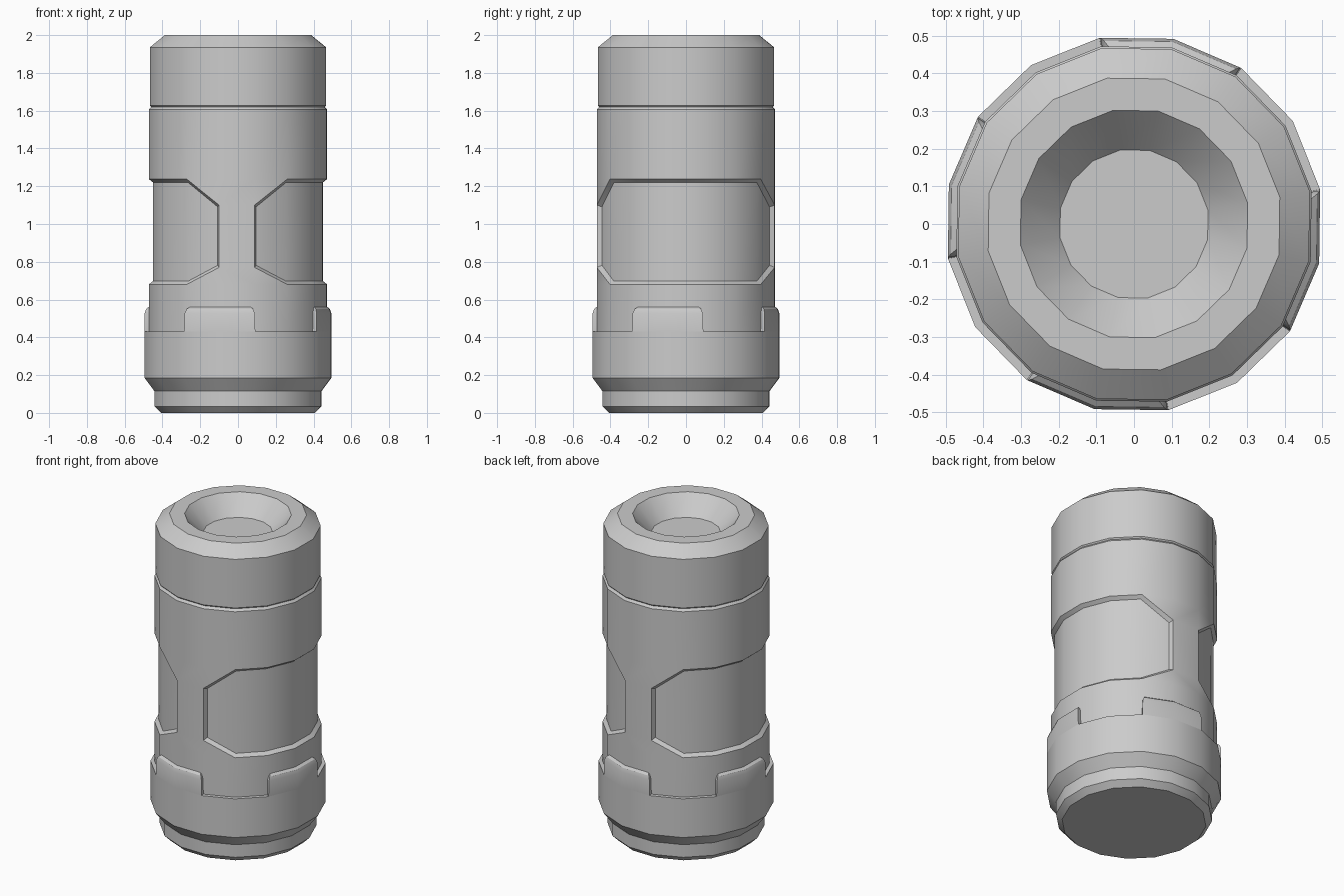
import bpy, bmesh
from math import sin, cos, radians, pi

if "Cube" in bpy.data.objects:
    bpy.data.objects.remove(bpy.data.objects["Cube"])

N = 16
STEP = 360 / N
OFF = 10.5            # angle of the first corner


def pt(angle, r, z):
    """Point on a 16-sided outline of corner radius r."""
    a = (angle - OFF) % STEP - STEP / 2
    r *= cos(pi / N) / cos(radians(a))
    return (r * cos(radians(angle)), r * sin(radians(angle)), z)


def finish(name, bm, recalc=True):
    if recalc:
        bmesh.ops.recalc_face_normals(bm, faces=bm.faces)
    me = bpy.data.meshes.new(name)
    bm.to_mesh(me)
    bm.free()
    ob = bpy.data.objects.new(name, me)
    bpy.context.collection.objects.link(ob)
    bpy.ops.object.select_all(action='DESELECT')
    ob.select_set(True)
    bpy.context.view_layer.objects.active = ob
    bpy.ops.object.shade_smooth_by_angle(angle=radians(30))
    return ob


def lathe(name, profile, cap_start=False, cap_end=False):
    """Profile of (r, z) listed from bottom outside upwards."""
    bm = bmesh.new()
    rings = [[bm.verts.new(pt(OFF + STEP * k, r, z)) for k in range(N)]
             for r, z in profile]
    for a, b in zip(rings, rings[1:]):
        for k in range(N):
            j = (k + 1) % N
            bm.faces.new((a[k], a[j], b[j], b[k]))
    if cap_start:
        bm.faces.new(rings[0][::-1])
    if cap_end:
        bm.faces.new(rings[-1])
    return finish(name, bm, recalc=False)


# Foot and thick lower ring
lathe("base_ring", [(0.415, 0), (0.45, 0.035), (0.45, 0.115),
                    (0.503, 0.185), (0.503, 0.43), (0.48, 0.43)], cap_start=True)

# Top cap with groove below and dished recess above
lathe("top_cap", [(0.48, 1.605), (0.468, 1.619), (0.475, 1.627), (0.475, 1.935),
                  (0.394, 2.0), (0.307, 2.0), (0.2, 1.887)], cap_end=True)

# Main body with two wide recessed panels separated by narrow strips
bm = bmesh.new()
Z = [0.43, 0.68, 0.77, 1.1, 1.238, 1.605]
R = 0.48
cols = [[bm.verts.new(pt(OFF + STEP * k, R, z)) for z in Z] for k in range(N)]
panels = []
for half in (-4, 4):
    for s in range(8):
        a, b = cols[(half + s) % N], cols[(half + s + 1) % N]
        bm.faces.new((a[0], b[0], b[1], a[1]))
        bm.faces.new((a[4], b[4], b[5], a[5]))
        if s == 7:                       # strip between panels
            bm.faces.new((a[1], b[1], b[2], b[3], b[4], a[4], a[3], a[2]))
        elif s == 0:                     # chamfered panel start
            bm.faces.new((a[1], b[1], a[2]))
            bm.faces.new((a[3], b[4], a[4]))
            panels.append(bm.faces.new((a[2], b[1], b[4], a[3])))
        elif s == 6:                     # chamfered panel end
            bm.faces.new((a[1], b[1], b[2]))
            bm.faces.new((b[3], b[4], a[4]))
            panels.append(bm.faces.new((a[1], b[2], b[3], a[4])))
        else:
            panels.append(bm.faces.new((a[1], b[1], b[4], a[4])))
bmesh.ops.delete(bm, geom=[v for v in bm.verts if not v.link_faces], context='VERTS')
bm.normal_update()
bmesh.ops.inset_region(bm, faces=panels, thickness=0.018, depth=-0.022,
                       use_even_offset=True, use_boundary=True)
finish("body", bm, recalc=False)

# Four raised tabs rising from the lower ring
for i in range(4):
    start = OFF + 90 * i - 2 * STEP
    bm = bmesh.new()
    rows, inner = [], []
    for z, r, d in ((0.43, 0.503, 0), (0.527, 0.503, 0.3),
                    (0.55, 0.495, 1.2), (0.562, 0.479, 2.4)):
        angles = (start + d, start + STEP, start + 2 * STEP - d)
        rows.append([bm.verts.new(pt(a, r, z)) for a in angles])
        inner.append([bm.verts.new(pt(a, 0.479, z)) for a in angles]
                     if r > 0.479 else rows[-1])
    for n in range(3):
        for c in range(2):
            bm.faces.new((rows[n][c], rows[n][c + 1], rows[n + 1][c + 1], rows[n + 1][c]))
        for c in (0, 2):
            quad = [rows[n][c], rows[n + 1][c], inner[n + 1][c], inner[n][c]]
            if c == 2:
                quad.reverse()
            bm.faces.new(list(dict.fromkeys(quad)))
    bmesh.ops.delete(bm, geom=[v for v in bm.verts if not v.link_faces], context='VERTS')
    finish("ring_tab_%d" % (i + 1), bm)
